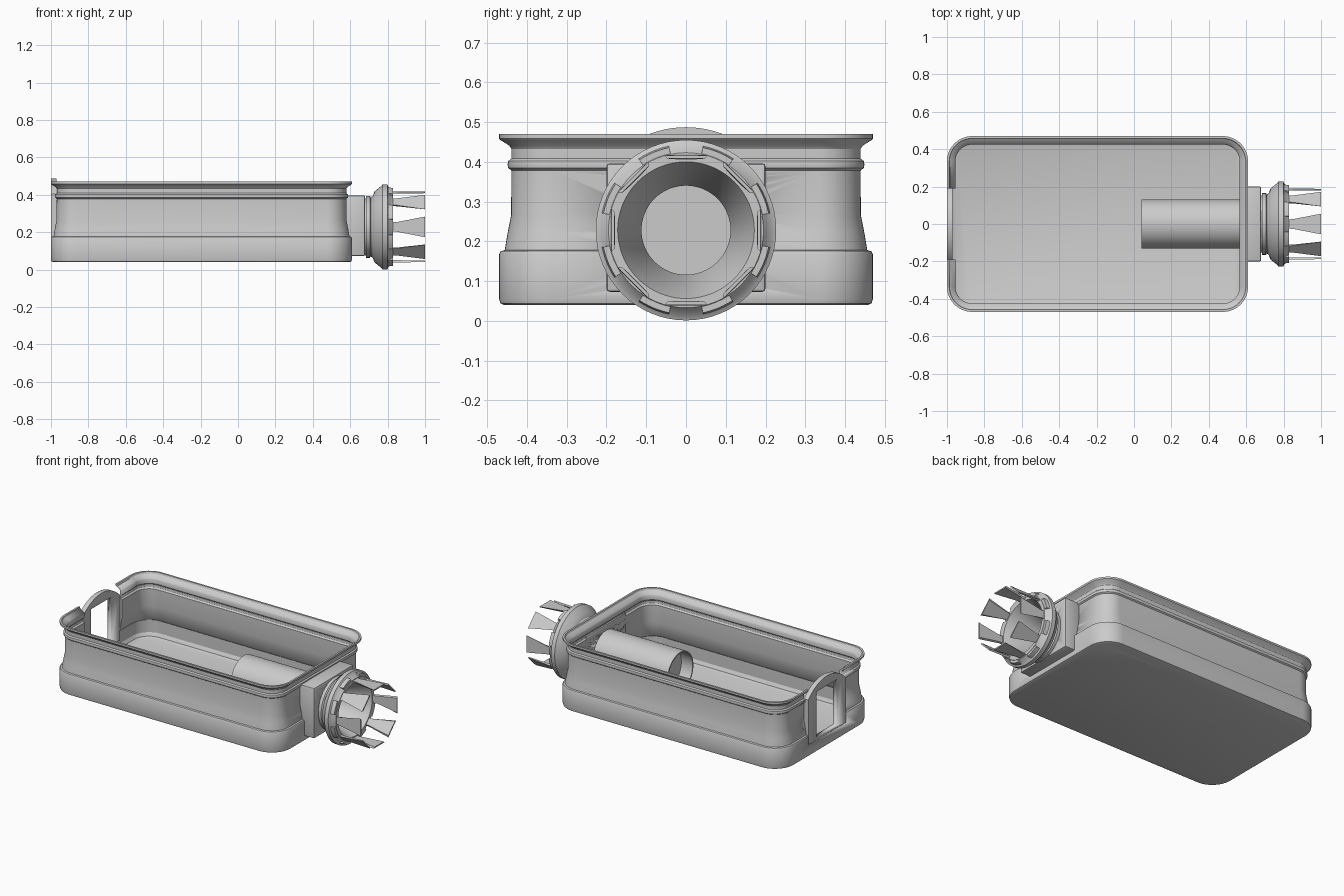
import bpy, bmesh, math
from mathutils import Matrix, Vector

if "Cube" in bpy.data.objects:
    bpy.data.objects.remove(bpy.data.objects["Cube"])

CZ = 0.228          # height of the connector axis
CX = -0.195         # tray centre in x


def finish(bm, name, smooth=True):
    bmesh.ops.recalc_face_normals(bm, faces=bm.faces)
    me = bpy.data.meshes.new(name)
    bm.to_mesh(me)
    bm.free()
    ob = bpy.data.objects.new(name, me)
    bpy.context.collection.objects.link(ob)
    bpy.ops.object.select_all(action='DESELECT')
    ob.select_set(True)
    bpy.context.view_layer.objects.active = ob
    if smooth:
        bpy.ops.object.shade_smooth_by_angle(angle=math.radians(30))
    return ob


def box(name, x0, x1, y0, y1, z0, z1, bevel=0):
    bm = bmesh.new()
    bmesh.ops.create_cube(bm, size=1)
    for v in bm.verts:
        v.co = Vector(((x0 + x1) / 2 + v.co.x * (x1 - x0),
                       (y0 + y1) / 2 + v.co.y * (y1 - y0),
                       (z0 + z1) / 2 + v.co.z * (z1 - z0)))
    if bevel:
        bmesh.ops.bevel(bm, geom=bm.edges[:], offset=bevel, segments=2, affect='EDGES', profile=0.5)
    return finish(bm, name)


def lathe(name, prof, a0=0.0, a1=2 * math.pi, n=64):
    """Revolve a closed (x, radius) profile about the connector axis."""
    bm = bmesh.new()
    full = a1 - a0 > 6.28
    rings = []
    for i in range(n if full else n + 1):
        a = a0 + (a1 - a0) * i / n
        rings.append([bm.verts.new((x, r * math.sin(a), CZ + r * math.cos(a))) for x, r in prof])
    m = len(prof)
    for i in range(n):
        p, q = rings[i], rings[(i + 1) % len(rings)]
        for j in range(m):
            k = (j + 1) % m
            bm.faces.new((p[j], p[k], q[k], q[j]))
    if not full:
        bm.faces.new(rings[0])
        bm.faces.new(rings[-1])
    return finish(bm, name)


def disc(name, x0, x1, r):
    bm = bmesh.new()
    mat = Matrix.Translation(((x0 + x1) / 2, 0, CZ)) @ Matrix.Rotation(math.pi / 2, 4, 'Y')
    bmesh.ops.create_cone(bm, cap_ends=True, segments=64, radius1=r, radius2=r, depth=x1 - x0, matrix=mat)
    return finish(bm, name)


def cut(ob, cutter):
    mod = ob.modifiers.new("cut", 'BOOLEAN')
    mod.operation = 'DIFFERENCE'
    mod.solver = 'EXACT'
    mod.object = cutter
    bpy.context.view_layer.objects.active = ob
    bpy.ops.object.modifier_apply(modifier=mod.name)
    bpy.data.objects.remove(cutter, do_unlink=True)


# Tray shell: rounded rectangle loops, outside going up then inside going down
outer = [(0.012, 0.04), (0.003, 0.044), (0, 0.055), (0, 0.168), (0.004, 0.175), (0.014, 0.178),
         (0.022, 0.225), (0.03, 0.265), (0.031, 0.378), (0.023, 0.384), (0.021, 0.393),
         (0.023, 0.402), (0.031, 0.408), (0.031, 0.432), (0.025, 0.441), (0.004, 0.454), (0, 0.458), (0, 0.47)]
inner = [(0.012, 0.47), (0.016, 0.46), (0.04, 0.444), (0.045, 0.435), (0.045, 0.41), (0.037, 0.402),
         (0.035, 0.393), (0.037, 0.384), (0.045, 0.376), (0.045, 0.265), (0.03, 0.18), (0.018, 0.165),
         (0.018, 0.085), (0.03, 0.065), (0.05, 0.057)]
bm = bmesh.new()
loops = []
for inset, z in outer + inner:
    r, hx, hy = 0.135 - inset, 0.805 - inset, 0.47 - inset
    loop = []
    for c, (sx, sy) in enumerate(((1, 1), (-1, 1), (-1, -1), (1, -1))):
        for i in range(13):
            a = math.pi / 2 * (c + i / 12)
            loop.append(bm.verts.new((CX + sx * (hx - r) + r * math.cos(a),
                                      sy * (hy - r) + r * math.sin(a), z)))
    loops.append(loop)
for p, q in zip(loops, loops[1:]):
    for j in range(len(p)):
        k = (j + 1) % len(p)
        bm.faces.new((p[j], p[k], q[k], q[j]))
bm.faces.new(loops[0])
bm.faces.new(loops[-1])
tray = finish(bm, "tray")
cut(tray, disc("bore_cutter", 0.5, 0.75, 0.125))
cut(tray, box("end_cutter", -1.1, -0.93, -0.19, 0.19, 0.12, 0.6))

# Arched end panel with a tall opening
bm = bmesh.new()
R = 0.259
pts = [(-0.19, 0.115), (0.19, 0.115)]
amax = math.asin(0.19 / R)
pts += [(R * math.sin(amax * (1 - i / 12)), CZ + R * math.cos(amax * (1 - i / 12))) for i in range(25)]
face = bm.faces.new([bm.verts.new((-1, y, z)) for y, z in pts])
ext = bmesh.ops.extrude_face_region(bm, geom=[face])
for v in ext["geom"]:
    if isinstance(v, bmesh.types.BMVert):
        v.co.x += 0.03
panel = finish(bm, "end_panel")
cut(panel, box("window_cutter", -1.1, -0.9, -0.105, 0.105, 0.13, 0.425))

# Mounting block outside the right wall and backing plate inside
block = box("mounting_block", 0.565, 0.68, -0.2, 0.2, 0.073, 0.396, 0.008)
cut(block, disc("block_cutter", 0.4, 0.8, 0.125))

# Inner pipe, neck and flared collar in one turned part
lathe("pipe_and_collar", [
    (0.04, 0.132), (0.67, 0.132), (0.67, 0.152), (0.685, 0.152), (0.685, 0.165), (0.705, 0.165),
    (0.71, 0.158), (0.72, 0.165), (0.73, 0.19), (0.765, 0.218), (0.772, 0.227), (0.798, 0.227),
    (0.804, 0.214), (0.83, 0.195), (0.83, 0.172), (0.68, 0.112), (0.12, 0.112), (0.12, 0.124), (0.04, 0.124)])
disc("pipe_end_cap", 0.12, 0.13, 0.12)

# Raised collar teeth and the ring of spreading fingers
for i in range(8):
    a = i * math.pi / 4
    lathe("collar_tooth", [(0.8, 0.19), (0.8, 0.216), (0.828, 0.212), (0.828, 0.19)], a + 0.2, a + 0.585, 6)
    bm = bmesh.new()
    rot = Matrix.Translation((0, 0, CZ)) @ Matrix.Rotation(a, 4, 'X')
    rows = []
    for x, w, r0, r1 in ((0.815, 0.024, 0.178, 0.19), (0.85, 0.026, 0.178, 0.19), (1.0, 0.055, 0.18, 0.188)):
        rows.append([bm.verts.new(rot @ Vector((x, y, r))) for y, r in
                     ((-w, r1), (w, r1), (w * 0.85, r0), (-w * 0.85, r0))])
    for p, q in zip(rows, rows[1:]):
        for j in range(4):
            k = (j + 1) % 4
            bm.faces.new((p[j], p[k], q[k], q[j]))
    bm.faces.new(rows[0])
    bm.faces.new(rows[-1])
    finish(bm, "finger", smooth=False)
